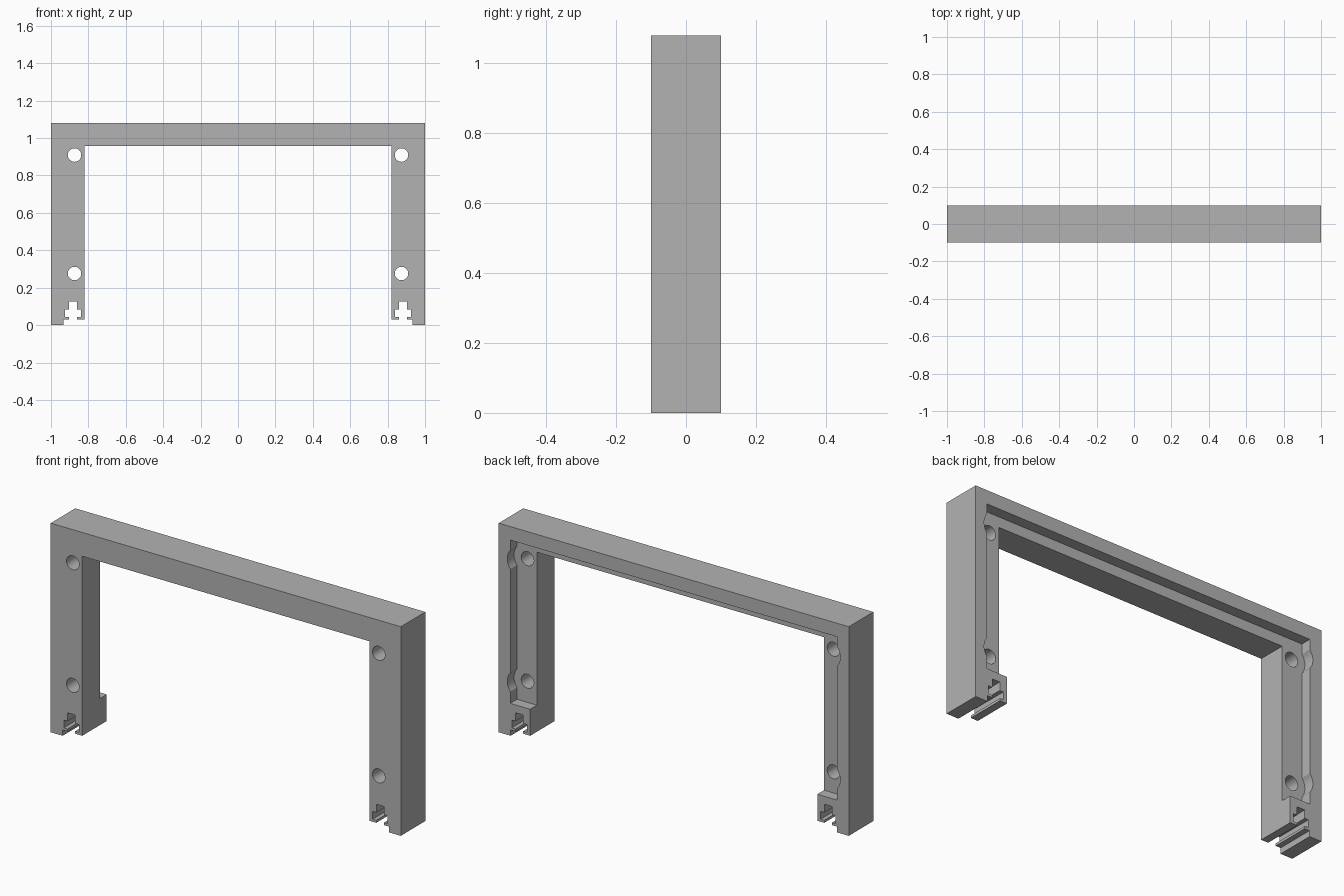
import bpy, bmesh, math

cube = bpy.data.objects.get("Cube")
if cube:
    bpy.data.objects.remove(cube, do_unlink=True)

grey = bpy.data.materials.new("mid_grey")
grey.use_nodes = True
colour = (0.45, 0.45, 0.45, 1)
grey.diffuse_color = colour
grey.node_tree.nodes["Principled BSDF"].inputs["Base Color"].default_value = colour


def prism(name, outline, front, back):
    """Extrude an x-z outline along y."""
    bm = bmesh.new()
    face = bm.faces.new([bm.verts.new((x, front, z)) for x, z in outline])
    ext = bmesh.ops.extrude_face_region(bm, geom=[face])
    moved = [v for v in ext["geom"] if isinstance(v, bmesh.types.BMVert)]
    bmesh.ops.translate(bm, verts=moved, vec=(0, back - front, 0))
    bmesh.ops.recalc_face_normals(bm, faces=bm.faces)
    mesh = bpy.data.meshes.new(name)
    bm.to_mesh(mesh)
    bm.free()
    mesh.materials.append(grey)
    obj = bpy.data.objects.new(name, mesh)
    bpy.context.collection.objects.link(obj)
    return obj


def mirrored(half):
    return half + [(-x, z) for x, z in reversed(half)]


def arc(x, z, radius, start, end, steps):
    angles = [start + (end - start) * i / steps for i in range(steps + 1)]
    return [(x + radius * math.cos(a), z + radius * math.sin(a)) for a in angles]


def cut(target, cutter):
    mod = target.modifiers.new("cut", "BOOLEAN")
    mod.operation = "DIFFERENCE"
    mod.solver = "EXACT"
    mod.object = cutter
    bpy.context.view_layer.objects.active = target
    bpy.ops.object.modifier_apply(modifier=mod.name)
    bpy.data.objects.remove(cutter, do_unlink=True)


# Portal outline with a stepped foot and a cross-shaped slot in each leg
slot_x, lip, step = 0.882, 0.03, 0.043
neck, wide = 0.022, 0.043
slot = [(-neck, lip), (-neck, step), (-wide, step), (-wide, 0.083),
        (-neck, 0.083), (-neck, 0.126)]
slot += [(-x, z) for x, z in reversed(slot)]
half = [(0.82, 0.957), (0.82, lip)]
half += [(slot_x + x, z) for x, z in slot]
half += [(0.932, lip), (0.932, 0), (1, 0), (1, 1.08)]
frame = prism("portal_frame", mirrored(half), -0.1, 0.1)

# Rear recess, bulging outward around each bolt hole
hole_x, hole_heights = 0.874, (0.276, 0.909)
wall, bulge = 0.934, 0.077
swing = math.acos((wall - hole_x) / bulge)
half = [(wall, 0.167)]
for z in hole_heights:
    half += arc(hole_x, z, bulge, -swing, swing, 10)
half += [(wall, 1.01)]
cut(frame, prism("recess_cutter", mirrored(half), 0.045, 0.2))

# Bolt holes through both legs
for side in (-1, 1):
    for z in hole_heights:
        circle = arc(side * hole_x, z, 0.036, 0, math.tau, 32)[:-1]
        cut(frame, prism("hole_cutter", circle, -0.2, 0.2))

bpy.ops.object.select_all(action="DESELECT")
frame.select_set(True)
bpy.context.view_layer.objects.active = frame
bpy.ops.object.shade_smooth_by_angle(angle=math.radians(30))
